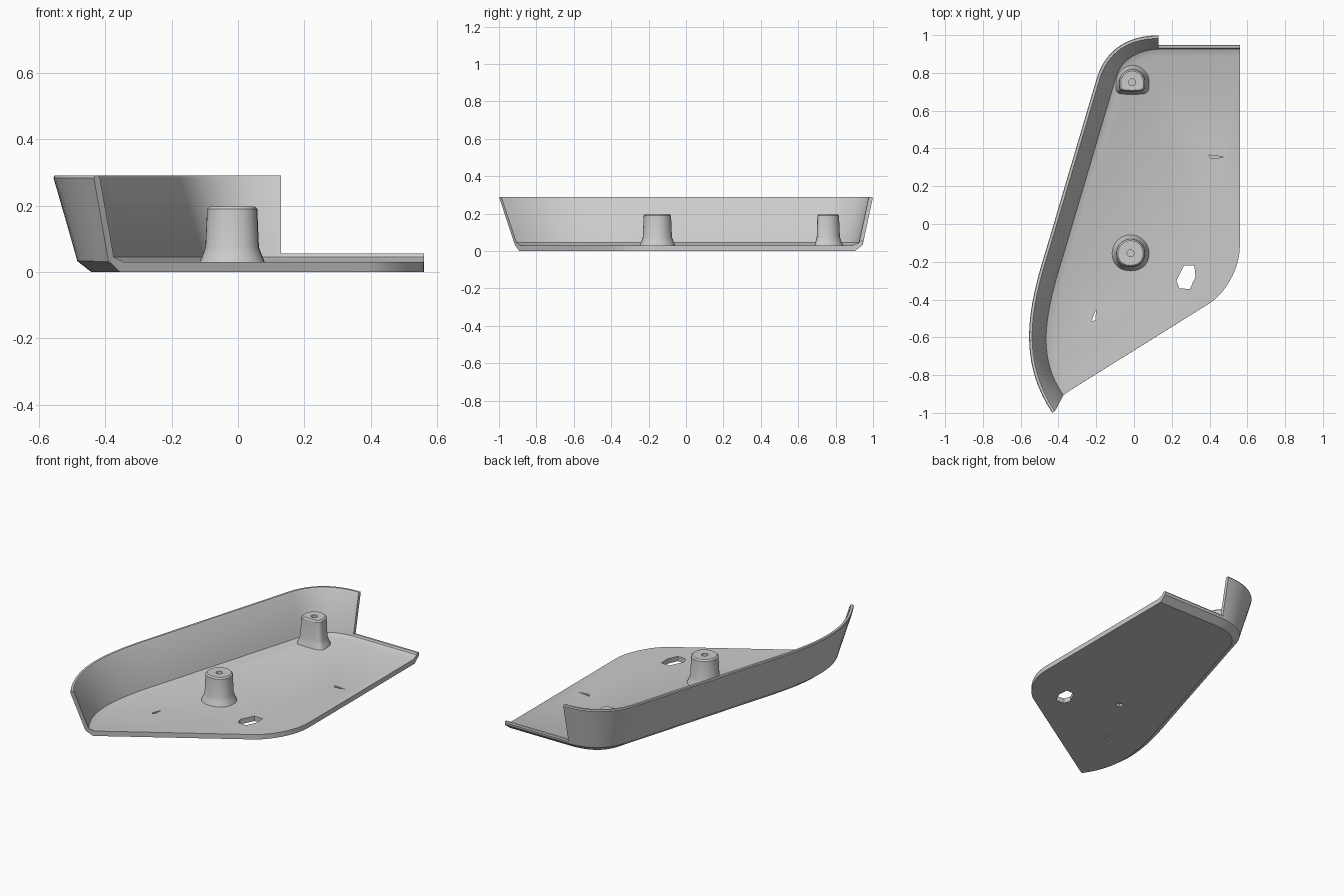
import bpy, bmesh, math
from mathutils import Vector

cube = bpy.data.objects.get("Cube")
if cube:
    bpy.data.objects.remove(cube, do_unlink=True)

RIM, LIP, FLOOR, KNEE = 0.29, 0.055, 0.03, 0.033


def finish(name, bm):
    """Clean up a bmesh and turn it into an object."""
    bmesh.ops.remove_doubles(bm, verts=bm.verts, dist=0.0001)
    bmesh.ops.dissolve_degenerate(bm, edges=bm.edges, dist=0.0001)
    bmesh.ops.recalc_face_normals(bm, faces=bm.faces)
    mesh = bpy.data.meshes.new(name)
    bm.to_mesh(mesh)
    bm.free()
    obj = bpy.data.objects.new(name, mesh)
    bpy.context.collection.objects.link(obj)
    return obj


def bezier(points, steps):
    """Points and unit tangents along a cubic curve."""
    a, b, c, d = (Vector(p) for p in points)
    out = []
    for i in range(steps + 1):
        t = i / steps
        s = 1 - t
        p = a * s**3 + b * 3 * s * s * t + c * 3 * s * t * t + d * t**3
        tan = (b - a) * s * s + (c - b) * 2 * s * t + (d - c) * t * t
        out.append((p, tan.normalized(), t))
    return out


def section(height):
    """Wall profile as (lean share, inward distance, z), underside to floor."""
    def lean(z):
        return (RIM - z) / (RIM - KNEE)
    edge = height - 0.007
    return [(1, 0.042, 0), (1, 0, KNEE), (lean(edge), 0, edge),
            (lean(height), 0.005, height), (lean(height), 0.018, height),
            (lean(edge), 0.022, edge), (lean(0.045), 0.022, 0.045),
            (1, 0.055, FLOOR)]


def station(bm, p, tangent, lean, height):
    n = Vector((-tangent.y, tangent.x))
    lean = n * lean if isinstance(lean, float) else lean
    return [bm.verts.new((*(p + lean * a + n * t), z)) for a, t, z in section(height)]


# Tray: leaning wall, low back lip and flat floor as one solid
bm = bmesh.new()
back = Vector((-1, 0))
rings = [station(bm, Vector((0.56, 1)), back, 0.055, LIP),
         station(bm, Vector((0.13, 1)), back, 0.055, LIP)]
for p, tan, t in bezier([(0.13, 1), (-0.05, 1), (-0.158, 0.91), (-0.2, 0.77)], 18):
    rings.append(station(bm, p, tan, 0.055 + 0.025 * t, RIM))
tip = Vector((0.045, 0.085))
for p, tan, t in bezier([(-0.46, -0.11), (-0.55, -0.4), (-0.635, -0.7), (-0.435, -1)], 20):
    n = Vector((-tan.y, tan.x))
    rings.append(station(bm, p, tan, (n * 0.08).lerp(tip, t**3), RIM))
for r, s in zip(rings, rings[1:]):
    for i in range(len(r) - 1):
        bm.faces.new((r[i], r[i + 1], s[i + 1], s[i]))
for end in (rings[0], rings[-1]):
    bm.faces.new(end)

# Free floor edge with its rounded corner
corner = [p for p, _, _ in bezier([(0.4, -0.42), (0.48, -0.37), (0.56, -0.24), (0.56, -0.12)], 14)]
low = [r[0] for r in rings] + [bm.verts.new((*p, 0)) for p in corner]
top = [r[-1] for r in rings] + [bm.verts.new((*p, FLOOR)) for p in corner]
for i in range(len(rings) - 1, len(low)):
    j = (i + 1) % len(low)
    bm.faces.new((low[i], low[j], top[j], top[i]))
bm.faces.new(low)
bm.faces.new(top)
tray = finish("tray", bm)

# Floor openings
openings = [
    ([(0.265, -0.22), (0.32, -0.22), (0.325, -0.28), (0.295, -0.345),
      (0.24, -0.34), (0.225, -0.3)], -0.1, 0.1),
    ([(-0.2, -0.45), (-0.225, -0.515), (-0.205, -0.51)], -0.1, 0.1),
    ([(0.395, 0.365), (0.48, 0.355), (0.41, 0.345)], 0.015, 0.1),
    ([(-0.035, -0.17), (0, -0.17), (0, -0.135), (-0.035, -0.135)], -0.1, 0.018),
]
bm = bmesh.new()
for outline, z0, z1 in openings:
    face = bm.faces.new([bm.verts.new((x, y, z0)) for x, y in outline])
    grown = bmesh.ops.extrude_face_region(bm, geom=[face])["geom"]
    moved = [v for v in grown if isinstance(v, bmesh.types.BMVert)]
    bmesh.ops.translate(bm, verts=moved, vec=(0, 0, z1 - z0))
cutter = finish("opening_cutter", bm)
cutter.hide_render = True
cut = tray.modifiers.new("openings", "BOOLEAN")
cut.operation = "DIFFERENCE"
cut.solver = "EXACT"
cut.object = cutter
bpy.context.view_layer.objects.active = tray
bpy.ops.object.modifier_apply(modifier=cut.name)
bpy.data.objects.remove(cutter, do_unlink=True)


def post(name, x, y, radius, front_power, front_depth):
    """Flared screw post with a blind bore; the front half can be squared."""
    levels = [(0.018, 0.14), (0.018, 0.196), (radius - 0.008, 0.197), (radius, 0.189),
              (radius + 0.005, 0.075), (radius + 0.012, 0.055), (radius + 0.026, 0.022)]
    bm = bmesh.new()
    sides, loops = 40, []
    for r, z in levels:
        loop = []
        for i in range(sides):
            a = math.tau * i / sides
            c, s = math.cos(a), math.sin(a)
            if s < 0 and r > 0.02:
                c = math.copysign(abs(c)**front_power, c)
                s = -front_depth * abs(s)**front_power
            loop.append(bm.verts.new((x + c * r, y + s * r, z)))
        loops.append(loop)
    for p, q in zip(loops, loops[1:]):
        for i in range(sides):
            j = (i + 1) % sides
            bm.faces.new((p[i], p[j], q[j], q[i]))
    bm.faces.new(loops[0])
    bm.faces.new(loops[-1])
    return finish(name, bm)


posts = [post("front_post", -0.018, -0.155, 0.075, 0.9, 0.95),
         post("back_post", -0.01, 0.75, 0.068, 0.45, 0.7)]

# Smooth curves, crisp edges
bpy.ops.object.select_all(action="DESELECT")
for obj in [tray] + posts:
    obj.select_set(True)
bpy.context.view_layer.objects.active = tray
bpy.ops.object.shade_smooth_by_angle(angle=math.radians(30))
